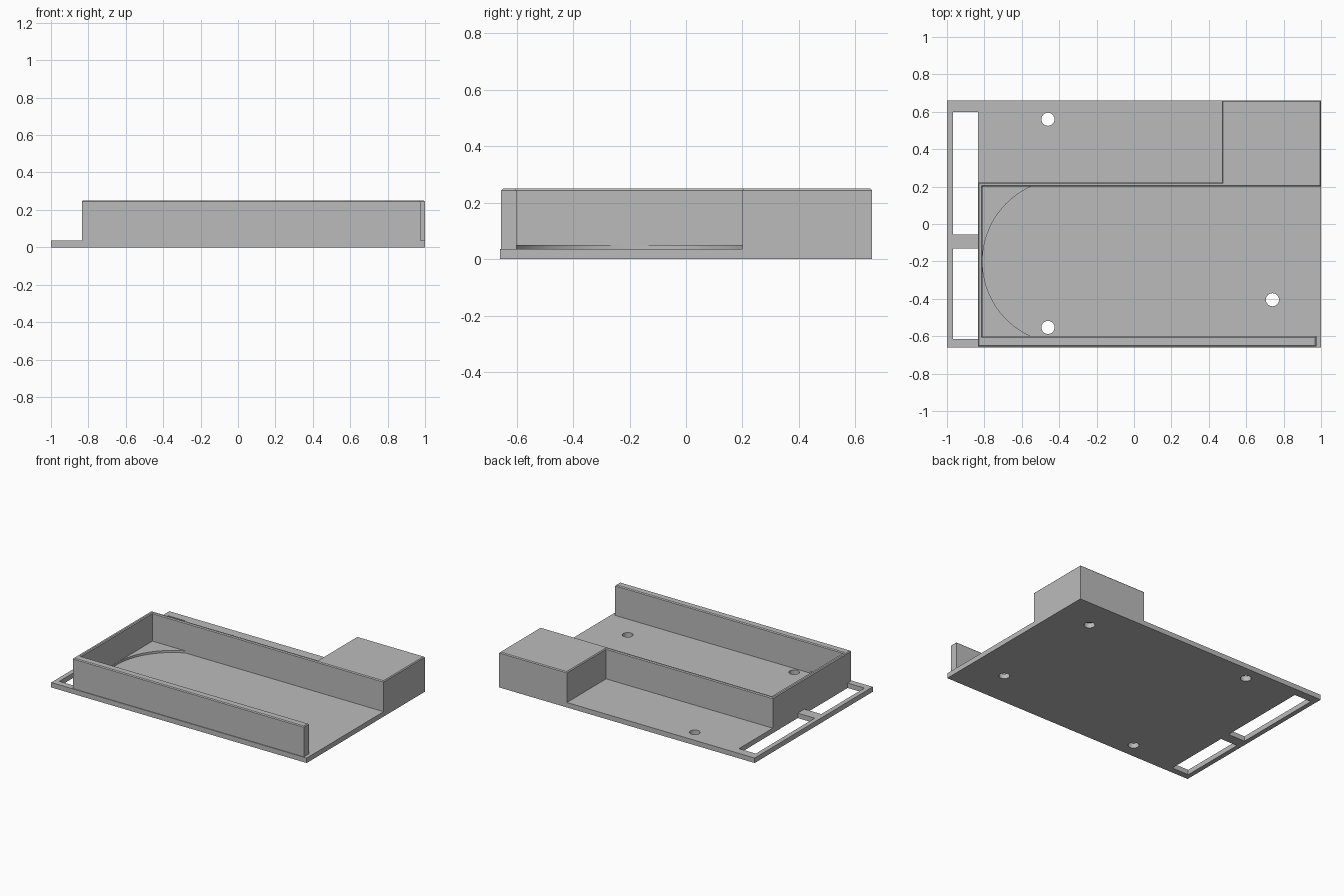
import bpy, bmesh, math

cube = bpy.data.objects.get("Cube")
if cube:
    bpy.data.objects.remove(cube, do_unlink=True)

grey = bpy.data.materials.new("plain grey")
grey.use_nodes = True
grey.diffuse_color = (0.5, 0.5, 0.5, 1)
grey.node_tree.nodes["Principled BSDF"].inputs["Base Color"].default_value = (0.5, 0.5, 0.5, 1)

FLOOR, TOP = 0.035, 0.25


def prism(name, outline, z0, z1, chamfer=0):
    """Extrude a flat outline upwards, optionally softening its top rim."""
    bm = bmesh.new()
    base = bm.faces.new([bm.verts.new((x, y, z0)) for x, y in outline])
    up = bmesh.ops.extrude_face_region(bm, geom=[base], use_keep_orig=True)
    verts = [g for g in up["geom"] if isinstance(g, bmesh.types.BMVert)]
    bmesh.ops.translate(bm, vec=(0, 0, z1 - z0), verts=verts)
    if chamfer:
        rim = [e for e in bm.edges if all(v.co.z > z1 - 0.001 for v in e.verts)]
        bmesh.ops.bevel(bm, geom=rim, offset=chamfer, segments=1, affect='EDGES')
    bmesh.ops.recalc_face_normals(bm, faces=bm.faces)
    mesh = bpy.data.meshes.new(name)
    bm.to_mesh(mesh)
    bm.free()
    mesh.materials.append(grey)
    obj = bpy.data.objects.new(name, mesh)
    bpy.context.collection.objects.link(obj)
    return obj


def rect(x0, x1, y0, y1):
    return [(x0, y0), (x1, y0), (x1, y1), (x0, y1)]


def arc(cx, cy, r, a0, a1, n):
    angles = [math.radians(a0 + (a1 - a0) * i / n) for i in range(n + 1)]
    return [(cx + r * math.cos(a), cy + r * math.sin(a)) for a in angles]


# Base plate with two strap slots and four screw holes
plate = prism("base_plate", rect(-1, 1, -0.66, 0.66), 0, FLOOR)
cutters = [prism("slot_cutter", rect(-0.967, -0.835, y0, y1), -0.1, 0.1)
           for y0, y1 in ((-0.615, -0.132), (-0.057, 0.6))]
for x, y in ((-0.46, 0.56), (-0.46, -0.553), (0.74, -0.405), (0.74, 0.44)):
    cutters.append(prism("hole_cutter", arc(x, y, 0.035, 0, 360, 32)[:-1], -0.1, 0.1))
for cutter in cutters:
    cut = plate.modifiers.new("cut", 'BOOLEAN')
    cut.operation = 'DIFFERENCE'
    cut.solver = 'EXACT'
    cut.object = cutter
    cutter.hide_render = True
    cutter.hide_set(True)

# Three tray walls and the solid corner block, one continuous outline
prism("tray_walls_and_block", [
    (1, 0.2), (-0.81, 0.2), (-0.81, -0.6), (0.975, -0.6), (0.975, -0.655),
    (-0.835, -0.655), (-0.835, 0.222), (0.47, 0.222), (0.47, 0.66), (1, 0.66)],
    FLOOR, TOP, 0.006)

# Raised corner ledges around the curved end of the tray
radius, cx, cy = 0.438, -0.372, -0.2
half = math.degrees(math.asin(0.4 / radius))
for name, side in (("back_ledge", 1), ("front_ledge", -1)):
    curve = arc(cx, cy, radius, 180, 180 - side * half, 24)
    prism(name, curve + [(-0.81, cy + side * 0.4)], FLOOR, 0.05)
